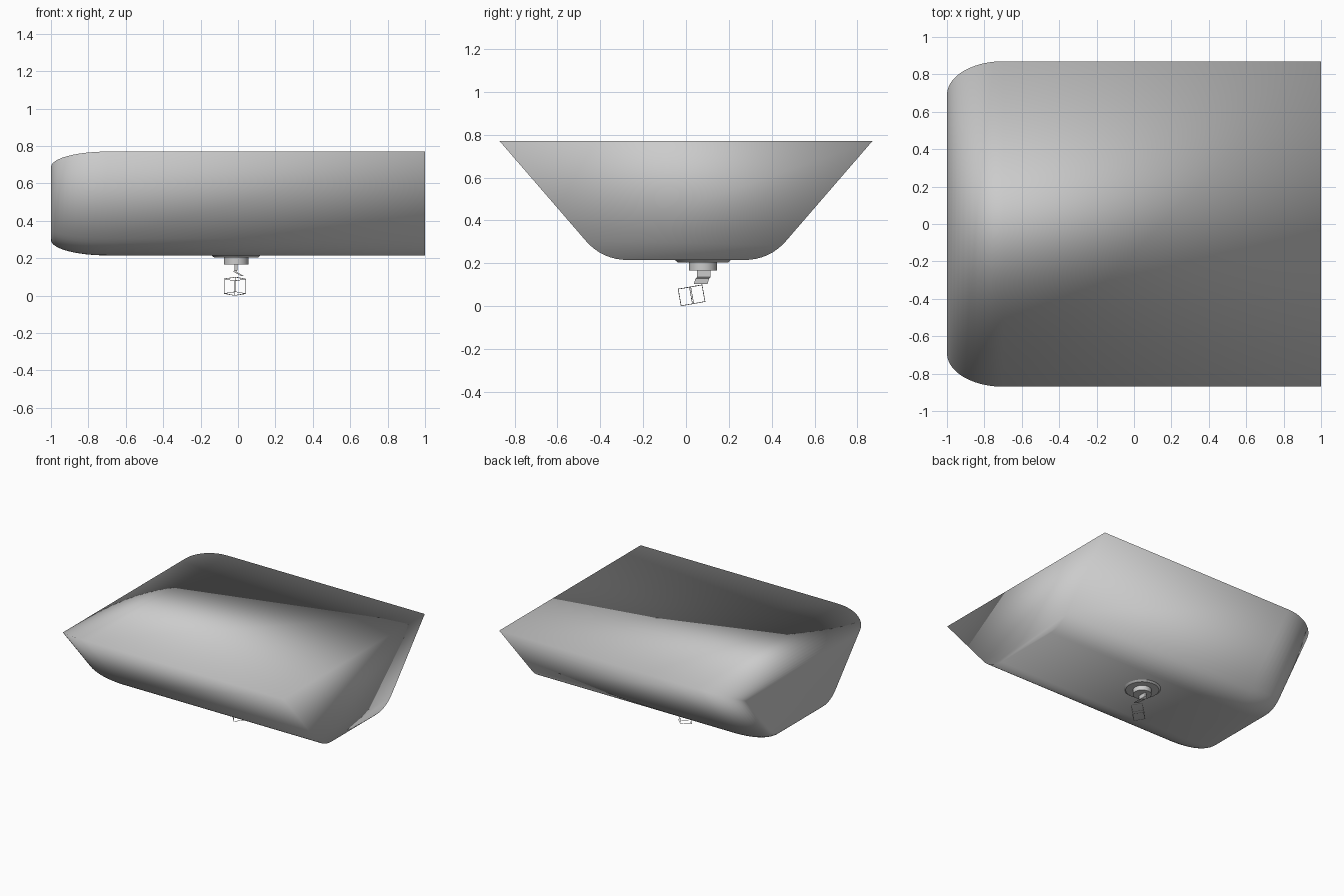
import bpy, bmesh, math
from mathutils import Vector, Matrix

if "Cube" in bpy.data.objects:
    bpy.data.objects.remove(bpy.data.objects["Cube"])


def finish(name, bm, smooth_angle=None):
    bmesh.ops.recalc_face_normals(bm, faces=bm.faces[:])
    mesh = bpy.data.meshes.new(name)
    bm.to_mesh(mesh)
    bm.free()
    ob = bpy.data.objects.new(name, mesh)
    bpy.context.collection.objects.link(ob)
    if smooth_angle is not None:
        bpy.ops.object.select_all(action='DESELECT')
        ob.select_set(True)
        bpy.context.view_layer.objects.active = ob
        bpy.ops.object.shade_smooth_by_angle(angle=smooth_angle)
    return ob


def inset(pts, d):
    # mitred inset of a counter-clockwise outline
    out = []
    for i, p in enumerate(pts):
        a = (p - pts[i - 1]).normalized()
        b = (pts[(i + 1) % len(pts)] - p).normalized()
        n1, n2 = Vector((-a.y, a.x)), Vector((-b.y, b.x))
        out.append(p + (n1 + n2) * d / (1 + n1.dot(n2)))
    return out


def loft(bm, rings):
    loops = [[bm.verts.new(co) for co in ring] for ring in rings]
    n = len(loops[0])
    for r, s in zip(loops, loops[1:]):
        for i in range(n):
            bm.faces.new((r[i], r[(i + 1) % n], s[(i + 1) % n], s[i]))
    bm.faces.new(loops[0])
    bm.faces.new(loops[-1])


# main body: rounded trapezoid section, square at +x, rounded over at -x
p0, p1, p2 = Vector((0.27, 0.215)), Vector((0.39, 0.215)), Vector((0.468, 0.305))
half = []
for i in range(9):
    t = i / 8
    half.append(p0 * (1 - t) ** 2 + p1 * 2 * t * (1 - t) + p2 * t * t)
half.append(Vector((0.87, 0.77)))
section = half + [Vector((-p.x, p.y)) for p in reversed(half)]

rings = [[(1, p.x, p.y) for p in section]]
STEPS = 12
for i in range(STEPS + 1):
    a = math.pi / 2 * i / STEPS
    x, d = -0.7 - 0.3 * math.sin(a), 0.082 * (1 - math.cos(a))
    rings.append([(x, p.x, p.y) for p in inset(section, d)])
bm = bmesh.new()
loft(bm, rings)
finish("body", bm, math.pi)


# round fittings under the body
def disc(name, r_low, r_top, z_low, z_top):
    bm = bmesh.new()
    bmesh.ops.create_cone(bm, cap_ends=True, segments=48, radius1=r_low, radius2=r_top,
                          depth=z_top - z_low,
                          matrix=Matrix.Translation((-0.01, 0.079, (z_low + z_top) / 2)))
    return finish(name, bm, math.radians(40))


disc("flange", 0.118, 0.132, 0.204, 0.216)
disc("collar", 0.066, 0.066, 0.167, 0.206)

# bent strip below the collar: (x, y, z) of the centre line
path = [(-0.012, 0.083, 0.17), (-0.012, 0.083, 0.135), (-0.017, 0.076, 0.128),
        (0.025, 0.069, 0.104)]
bm = bmesh.new()
loft(bm, [[(x + sx * 0.008, y + sy * 0.032, z) for sx, sy in
           ((-1, -1), (1, -1), (1, 1), (-1, 1))] for x, y, z in path])
finish("bent_strip", bm)

# open cube frame hanging at the bottom
bm = bmesh.new()
bmesh.ops.create_cube(bm, size=0.08, matrix=Matrix.Translation((-0.016, 0.026, 0.05))
                      @ Matrix.Rotation(math.radians(10), 4, 'X')
                      @ Matrix.Rotation(math.radians(42), 4, 'Z'))
frame = finish("cube_frame", bm)
wire = frame.modifiers.new("wire", 'WIREFRAME')
wire.thickness = 0.004
